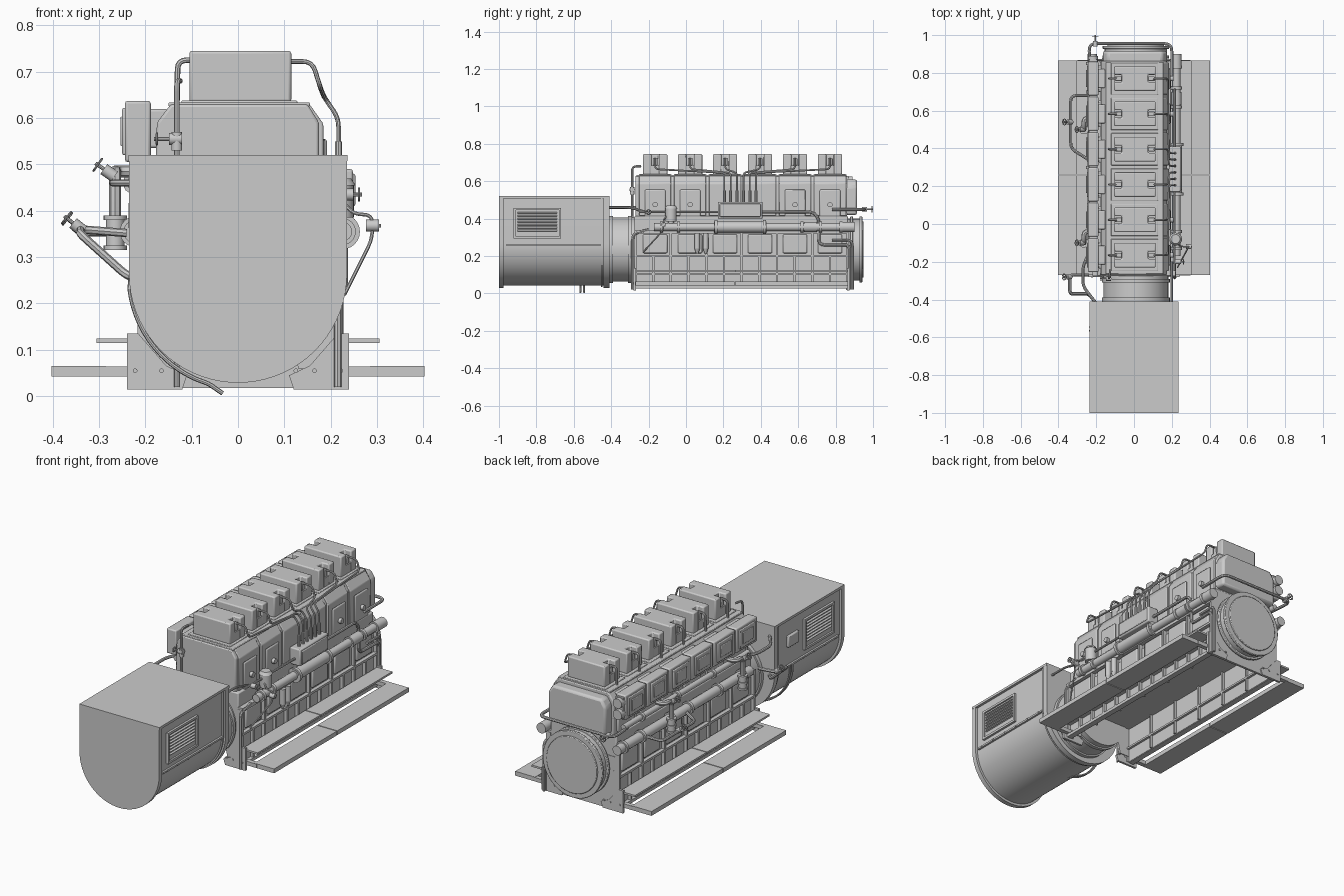
import bpy, bmesh, math
from mathutils import Vector as V, Matrix

if "Cube" in bpy.data.objects:
    bpy.data.objects.remove(bpy.data.objects["Cube"])

def link(name, me):
    ob = bpy.data.objects.new(name, me)
    bpy.context.collection.objects.link(ob)
    return ob

def finish(name, bm, bevel=0, seg=2):
    bmesh.ops.recalc_face_normals(bm, faces=bm.faces)
    me = bpy.data.meshes.new(name)
    bm.to_mesh(me); bm.free()
    ob = link(name, me)
    if bevel:
        m = ob.modifiers.new('bevel', 'BEVEL')
        m.width, m.segments, m.limit_method = bevel, seg, 'ANGLE'
    return ob

def box(name, x, y, z, bevel=0):
    bm = bmesh.new()
    c = [(a + b) / 2 for a, b in (x, y, z)]
    s = [abs(b - a) for a, b in (x, y, z)]
    bmesh.ops.create_cube(bm, size=1, matrix=Matrix.Translation(c) @ Matrix.Diagonal((*s, 1)))
    return finish(name, bm, bevel)

def prism(name, pts, lo, hi, axis='y', bevel=0):
    put = {'y': lambda u, v, a: (u, a, v), 'z': lambda u, v, a: (u, v, a)}[axis]
    bm = bmesh.new()
    f = bm.faces.new([bm.verts.new(put(u, v, lo)) for u, v in pts])
    g = bmesh.ops.extrude_face_region(bm, geom=[f])['geom']
    d = V(put(0, 0, hi - lo))
    bmesh.ops.translate(bm, vec=d, verts=[v for v in g if isinstance(v, bmesh.types.BMVert)])
    return finish(name, bm, bevel)

def cyl(name, p, q, r, n=20, r2=None, bevel=0):
    p, q = V(p), V(q)
    bm = bmesh.new()
    M = Matrix.Translation((p + q) / 2) @ (q - p).to_track_quat('Z', 'Y').to_matrix().to_4x4()
    bmesh.ops.create_cone(bm, cap_ends=True, segments=n, radius1=r, radius2=r if r2 is None else r2,
                          depth=(q - p).length, matrix=M)
    return finish(name, bm, bevel)

def pipe(name, pts, r, fillet=0.03, closed=False):
    pts = [V(p) for p in pts]
    out = pts if closed else [pts[0]]
    if not closed:
        for a, b, c in zip(pts, pts[1:], pts[2:]):
            f = min(fillet, (a - b).length * .49, (c - b).length * .49)
            s, e = b + (a - b).normalized() * f, b + (c - b).normalized() * f
            out += [s * (1-t)**2 + b * 2*t*(1-t) + e * t*t for t in (0, .25, .5, .75, 1)]
        out.append(pts[-1])
    cu = bpy.data.curves.new(name, 'CURVE')
    cu.dimensions, cu.bevel_depth, cu.bevel_resolution, cu.use_fill_caps = '3D', r, 2, True
    sp = cu.splines.new('POLY')
    sp.points.add(len(out) - 1)
    for p, co in zip(sp.points, out):
        p.co = (*co, 1)
    sp.use_cyclic_u = closed
    tmp = link('tmp', cu)
    me = bpy.data.meshes.new_from_object(tmp.evaluated_get(bpy.context.evaluated_depsgraph_get()))
    bpy.data.objects.remove(tmp)
    return link(name, me)

def valve(name, c, d, reach=.05, r=.016):
    c, d = V(c), V(d).normalized()
    e = c + d * reach
    cyl(name + '_body', c - d * .014, c + d * .014, .013, 12)
    cyl(name + '_stem', c, e + d * .006, .004, 8)
    u = d.orthogonal().normalized(); w = d.cross(u)
    pipe(name + '_wheel', [e + (u * math.cos(t) + w * math.sin(t)) * r
                           for t in [k * math.tau / 14 for k in range(14)]], .0025, closed=True)
    for k in (u, w):
        cyl(name + '_spoke', e - k * r, e + k * r, .002, 6)

def flange_pipe(name, x, z, r, ys, flanges):
    cyl(name, (x, ys[0], z), (x, ys[1], z), r, 24)
    for y in flanges:
        cyl(name + '_flange', (x, y - .008, z), (x, y + .008, z), r + .008, 24)

def u_shape(r, top, cz=.264, n=36):
    return [(r, top)] + [(r * math.cos(a), cz - r * math.sin(a)) for a in
                         [math.pi * k / n for k in range(n + 1)]] + [(-r, top)]

# Generator housing
prism('generator_shell', u_shape(.222, .51), -.99, -.415)
for a, b in ((-1, -.975), (-.44, -.41)):
    prism('generator_end_plate', u_shape(.235, .515), a, b)
prism('generator_rear_rim', u_shape(.229, .51), -.455, -.447)
box('generator_lid', (-.236, .236), (-1, -.41), (.507, .52))
for s in (1, -1):
    box('generator_rail', (s*.215, s*.232), (-.96, -.45), (.255, .265))
    box('vent_panel', (s*.215, s*.225), (-.92, -.67), (.295, .457))
    for z in (.299, .452):
        box('vent_frame', (s*.22, s*.234), (-.92, -.67), (z - .006, z + .006))
    for y in (-.916, -.674):
        box('vent_frame', (s*.22, s*.234), (y - .006, y + .006), (.295, .457))
    for k in range(7):
        z = .335 + k * .016
        prism('vent_slat', [(s*.222, z + .008), (s*.233, z), (s*.222, z - .004)], -.9, -.69)
    for k in range(6):
        y = -.93 + k * .09
        cyl('rail_bolt', (s*.226, y, .26), (s*.235, y, .26), .005, 8)
box('terminal_box', (-.236, -.215), (-.62, -.53), (.36, .42), .004)
for y in (-.565, -.545):
    pipe('generator_cable', [(-.23, y, .265)] + [(-.236*math.cos(a), y, .263 - .245*math.sin(a))
         for a in [k * .13 for k in range(1, 11)]] + [(-.033, y, .006)], .005, .01)

# Coupling neck and free-end disc
cyl('coupling_neck', (.01, -.42, .235), (.01, -.26, .235), .172, 48)
for y in (-.40, -.30):
    cyl('coupling_ring', (.01, y - .01, .235), (.01, y + .01, .235), .18, 48)
cyl('end_drum', (.01, .85, .235), (.01, .94, .235), .165, 48)
for y, r in ((.885, .176), (.935, .176), (.942, .15)):
    cyl('end_disc', (.01, y - .008, .235), (.01, y + .008, .235), r, 48, bevel=.003)

# Crankcase: closed upper part, open underneath
box('crankcase_upper', (-.195, .195), (-.275, .865), (.22, .415), .006)
prism('crankcase_front_web', [(-.2, .06), (-.13, .06), (-.1, .19), (.1, .19), (.13, .06), (.2, .06),
                              (.2, .3), (-.2, .3)], -.275, -.263)
box('crankcase_rear_web', (-.2, .2), (.855, .868), (.018, .3))
N, Y0, P = 6, -.165, .187
for s in (1, -1):
    box('crankcase_side', (s*.188, s*.2), (-.275, .865), (.03, .3))
    for z, w in ((.035, .016), (.105, .01), (.2, .012), (.33, .02)):
        box('crankcase_belt', (s*.19, s*.22), (-.275, .868), (z - w/2, z + w/2))
    box('inner_belt', (s*.175, s*.19), (-.275, .865), (.1, .11))
    for k in range(13):
        y = -.27 + k * .0945
        top = .33 if k % 2 == 0 else .205
        box('crankcase_rib', (s*.19, s*.217), (y - .006, y + .006), (.03, top))
        if k % 2 == 0:
            box('inner_rib', (s*.175, s*.19), (y - .005, y + .005), (.03, .225))
    for i in range(N):
        y = Y0 + i * P
        box('crank_door', (s*.19, s*.21), (y - .065, y + .065), (.215, .315), .006)
    # Walkways and their brackets
    for a, b in ((-.27, .258), (.263, .865)):
        box('step_upper', (s*.215, s*.305), (a, b), (.115, .125))
        box('step_lower', (s*.285, s*.402), (a, b), (.042, .065))
    for y in (-.272, .843):
        box('step_arm', (s*.2, s*.3), (y, y + .024), (.043, .064))
    for y in (-.28, .862):
        prism('foot_bracket', [(s*.24, .015), (s*.12, .015), (s*.11, .045), (s*.155, .066),
                               (s*.215, .135), (s*.24, .135)], y, y + .012)
        for x in (.125, .165, .222):
            cyl('bracket_bolt', (s*x, y - .004, .055), (s*x, y + .016, .055), .005, 10)

# Engine block, deck and bay covers
prism('engine_block', [(-.18, .4), (.175, .4), (.175, .59), (.15, .63), (-.145, .63), (-.175, .59)],
      -.27, .862, bevel=.006)
box('deck_plate', (-.15, .155), (-.265, .858), (.624, .634), .003)
prism('end_cover', [(-.165, .42), (.175, .42), (.175, .57), (.15, .61), (-.14, .61), (-.165, .57)],
      .85, .915, bevel=.012)
cover = [(.17, .415), (.184, .415), (.184, .588), (.155, .629), (.14, .628)]
H = [(-.105, -.065), (.115, -.065), (.115, -.02), (.075, -.02), (.075, .02), (.115, .02),
     (.115, .065), (-.105, .065), (-.105, .02), (-.065, .02), (-.065, -.02), (-.105, -.02)]
for i in range(N):
    y = Y0 + i * P
    prism('bay_cover', cover, y - .085, y + .085, bevel=.004)
    if i not in (2, 3):
        box('bay_door', (.18, .192), (y - .055, y + .055), (.40, .555), .006)
        cyl('door_knob', (.19, y, .475), (.208, y, .475), .014, 14)
    # Cylinder head
    box('head_flange', (-.122, .128), (y - .085, y + .085), (.63, .638), .003)
    prism('head_cover', [(u, v + y) for u, v in H], .634, .745, 'z', .006)
    box('head_infill', (-.104, .114), (y - .021, y + .021), (.634, .685))
    for a, b in ((-.1, -.065), (.075, .11)):
        box('head_clamp', (a, b), (y - .012, y + .012), (.685, .725), .003)
    # Fuel pipe to the control box
    t = .205 + i * .034
    pipe('fuel_pipe', [(.1, y, .722), (.16, y, .722), (.178, y, .665), (.186, t, .645),
                       (.217, t, .60), (.217, t, .48)], .005, .02)
    cyl('fuel_pipe_sleeve', (.217, t, .48), (.217, t, .55), .008, 10)
    # Left-hand return pipe and manifold stub
    pipe('return_pipe', [(-.09, y, .725), (-.13, y, .725), (-.132, y, .62)], .006, .02)
    box('manifold_stub', (-.2, -.15), (y - .05, y + .05), (.535, .62), .006)
    # Manifold with window frames
    box('manifold_section', (-.244, -.188), (y - .089, y + .089), (.505, .637), .006)
    box('manifold_frame', (-.25, -.24), (y - .066, y + .066), (.52, .622), .004)
    box('manifold_panel', (-.254, -.245), (y - .045, y + .045), (.54, .603), .003)
    # Left-hand side doors
    box('left_door', (-.19, -.17), (y - .07, y + .07), (.42, .5), .006)
box('manifold_core', (-.238, -.194), (-.25, .87), (.515, .628))
for z in (.54, .6):
    cyl('manifold_port', (-.217, .85, z), (-.217, .89, z), .026, 20)

# Right-hand main pipe, cooler, filter and control box
flange_pipe('main_pipe', .225, .355, .021, (-.17, .9), (-.13, -.04, .62, .72, .83))
flange_pipe('oil_cooler', .225, .355, .03, (.15, .43), (.16, .42))
cyl('main_pipe_cap', (.225, .83, .355), (.225, .9, .355), .027, 24)
cyl('strainer', (.225, .63, .355), (.225, .70, .355), .027, 24)
box('control_box', (.185, .248), (.17, .41), (.4, .49), .006)
box('control_box_lid', (.24, .253), (.18, .40), (.41, .48), .004)
cyl('filter_bowl', (.22, -.08, .385), (.22, -.08, .455), .03, 24)
cyl('filter_cap', (.22, -.08, .455), (.22, -.08, .47), .034, 24, .024)
cyl('filter_neck', (.22, -.08, .35), (.22, -.08, .39), .015, 16)
for y in (.06, .105):
    cyl('small_pump', (.222, y, .24), (.222, y, .32), .015, 16)
    cyl('small_pump_tip', (.222, y, .215), (.222, y, .24), .006, 12, .015)
pipe('drain_pipe', [(.225, -.1, .42), (.25, -.12, .392), (.29, -.12, .392), (.29, -.12, .34), (.23, -.23, .22)], .004)
valve('drain_valve', (.29, -.12, .368), (1, 0, 0), .012, .008)
pipe('control_line', [(.215, -.25, .435), (.215, .17, .435)], .006)
pipe('control_line', [(.215, .41, .435), (.215, .68, .435), (.215, .71, .40), (.215, .71, .26), (.22, .875, .26), (.22, .875, .02)], .008)
pipe('end_drain', [(.215, .78, .285), (.215, .89, .285), (.215, .89, .02)], .007)
pipe('front_drain', [(.215, -.285, .02), (.215, -.285, .32), (.215, -.2, .34)], .008)
pipe('front_link', [(.2, -.42, .46), (.2, -.30, .46), (.2, -.2, .43)], .006)
pipe('left_riser', [(-.132, -.288, .02), (-.132, -.288, .68), (-.125, -.24, .68)], .006)
cyl('left_riser_sleeve', (-.132, -.288, .53), (-.132, -.288, .57), .012, 14)
valve('riser_valve', (-.135, -.288, .555), (-1, 0, 0), .04, .012)
valve('right_valve', (.235, -.2, .435), (1, 0, 0), .026, .013)

# Left-hand cooling pipes, pumps and valves
flange_pipe('water_pipe', -.222, .355, .025, (-.22, .9), (-.15, .05, .3, .45, .7, .85))
flange_pipe('upper_water_pipe', -.225, .46, .015, (-.2, .85), (.1, .4, .7))
for y in (-.1, .5):
    cyl('pump_body', (-.265, y, .32), (-.265, y, .385), .02, 20)
    for z in (.32, .352, .385):
        cyl('pump_flange', (-.265, y, z - .005), (-.265, y, z + .005), .025, 20)
    pipe('pump_outlet', [(-.265, y, .38), (-.265, y, .485), (-.265, y + .06, .485), (-.22, y + .06, .485)], .013)
    valve('pump_valve', (-.278, y, .482), (-1, 0, .7), .03)
pipe('cooling_loop', [(-.24, .68, .352), (-.335, .68, .352), (-.335, .4, .352), (-.24, .34, .352)], .008)
valve('loop_valve', (-.34, .54, .36), (-1, 0, .8), .036)
pipe('bypass_pipe', [(-.24, -.27, .352), (-.34, -.27, .36), (-.34, -.37, .35), (-.24, -.37, .26), (-.2, -.42, .25)], .009, .02)
valve('bypass_valve', (-.345, -.28, .365), (-1, 0, .8), .032)
pipe('front_left_link', [(-.22, -.12, .46), (-.27, -.22, .46), (-.27, -.33, .46), (-.2, -.42, .46)], .008)

# Pipe round the free end
pipe('end_loop', [(-.23, .82, .45), (-.24, .955, .45), (.2, .955, .45), (.2, .78, .45)], .008, .04)
valve('end_valve', (-.205, .955, .45), (0, 1, 0), .039)

bpy.ops.object.select_all(action='SELECT')
bpy.context.view_layer.objects.active = bpy.context.selected_objects[0]
bpy.ops.object.shade_smooth_by_angle(angle=math.radians(32))
